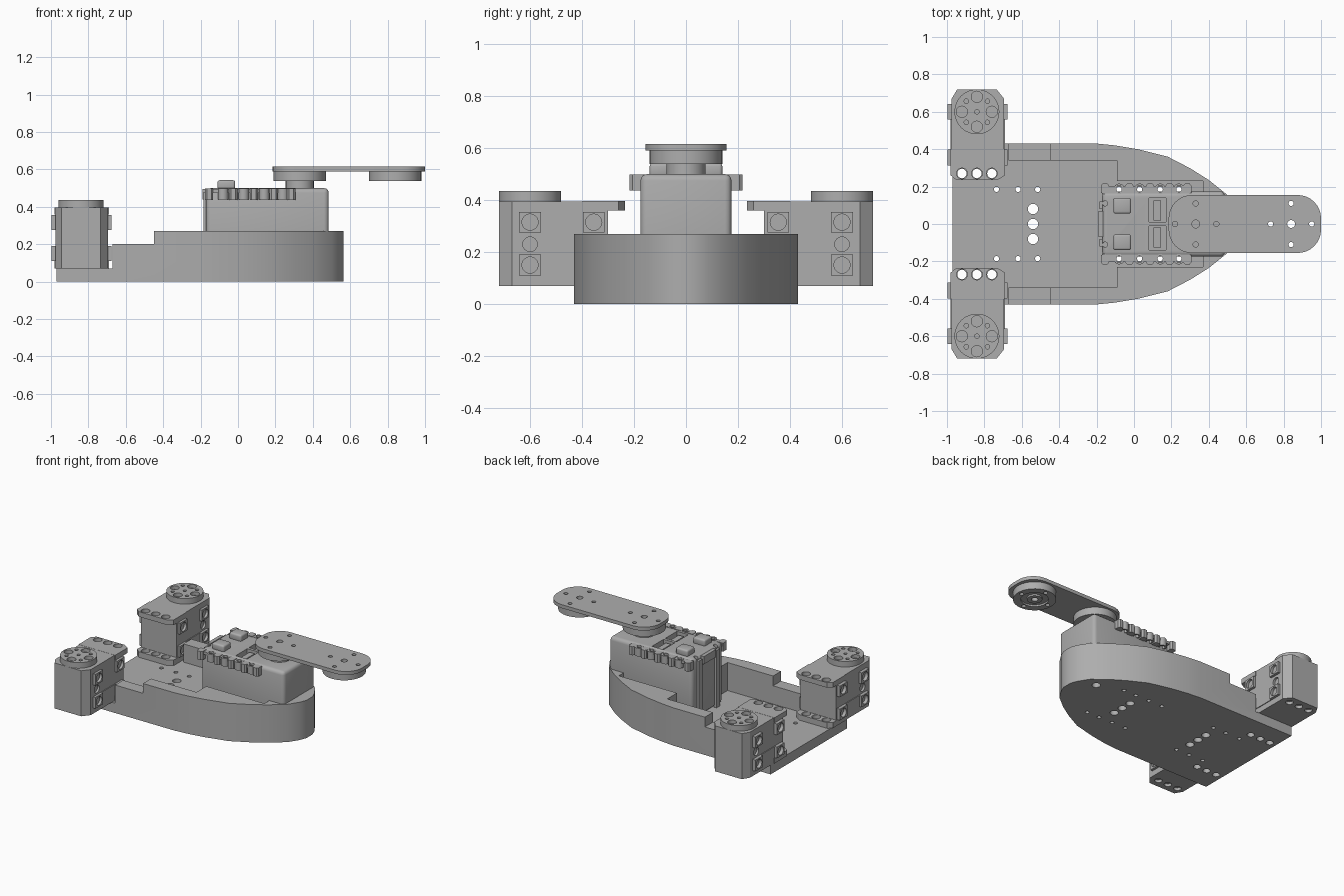
import bpy, bmesh, math
from mathutils import Matrix

cube = bpy.data.objects.get("Cube")
if cube:
    bpy.data.objects.remove(cube, do_unlink=True)

GREY = (0.42, 0.42, 0.42, 1)
grey = bpy.data.materials.new("plain grey")
grey.use_nodes = True
grey.diffuse_color = GREY
grey.node_tree.nodes["Principled BSDF"].inputs["Base Color"].default_value = GREY


def finish(name, bm):
    bmesh.ops.recalc_face_normals(bm, faces=bm.faces)
    mesh = bpy.data.meshes.new(name)
    bm.to_mesh(mesh)
    bm.free()
    mesh.materials.append(grey)
    ob = bpy.data.objects.new(name, mesh)
    bpy.context.collection.objects.link(ob)
    return ob


def prism(name, points, z0, z1):
    bm = bmesh.new()
    face = bm.faces.new([bm.verts.new((x, y, z0)) for x, y in points])
    out = bmesh.ops.extrude_face_region(bm, geom=[face])
    top = [v for v in out["geom"] if isinstance(v, bmesh.types.BMVert)]
    bmesh.ops.translate(bm, verts=top, vec=(0, 0, z1 - z0))
    return finish(name, bm)


def box(name, x0, x1, y0, y1, z0, z1):
    return prism(name, [(x0, y0), (x1, y0), (x1, y1), (x0, y1)], z0, z1)


def cylinder(name, x, y, z, r, depth, axis="Z", sides=32):
    """Cylinder centred on the given point."""
    bm = bmesh.new()
    turn = Matrix.Rotation(math.pi / 2, 4, "Y") if axis == "X" else Matrix()
    bmesh.ops.create_cone(bm, cap_ends=True, segments=sides, radius1=r, radius2=r,
                          depth=depth, matrix=Matrix.Translation((x, y, z)) @ turn)
    return finish(name, bm)


def disc(name, x, y, z0, z1, r):
    return cylinder(name, x, y, (z0 + z1) / 2, r, z1 - z0, sides=48)


def apply(ob, mod):
    bpy.context.view_layer.objects.active = ob
    bpy.ops.object.modifier_apply(modifier=mod.name)


def cut(ob, cutters):
    for c in cutters:
        mod = ob.modifiers.new("cut", "BOOLEAN")
        mod.operation, mod.solver, mod.object = "DIFFERENCE", "EXACT", c
        apply(ob, mod)
        bpy.data.objects.remove(c, do_unlink=True)
    return ob


def drill(ob, spots, z, depth, r):
    return cut(ob, [cylinder("drill", x, y, z, r, depth, sides=20) for x, y in spots])


def bevel(ob, width, segments=3):
    mod = ob.modifiers.new("bevel", "BEVEL")
    mod.width, mod.segments, mod.limit_method = width, segments, "ANGLE"
    apply(ob, mod)
    return ob


def mirror(ob):
    mod = ob.modifiers.new("mirror", "MIRROR")
    mod.use_axis = (False, True, False)
    mod.use_mirror_merge = False
    apply(ob, mod)
    return ob


def ring(x, y, r, start=0):
    return [(x + r * math.cos(start + i * math.pi / 2),
             y + r * math.sin(start + i * math.pi / 2)) for i in range(4)]


# Hull: bow-shaped tray with stepped side walls and a motor pocket
half = [(-0.97, 0.43), (-0.2, 0.43), (-0.1, 0.42), (0.02, 0.4), (0.18, 0.36), (0.3, 0.298),
        (0.4, 0.235), (0.5, 0.155), (0.545, 0.085), (0.565, 0.035)]
hull = prism("hull", half + [(x, -y) for x, y in reversed(half)], 0, 0.27)
cut(hull, [box("stern", -1.1, -0.67, -1, 1, 0.07, 1),
           box("step", -1.1, -0.45, -1, 1, 0.2, 1),
           box("tray", -1.1, -0.09, -0.34, 0.34, 0.07, 1),
           box("pocket", -0.2, 0.37, -0.23, 0.23, 0.07, 1)])

# Mounting holes through the hull floor
row = (-0.08, 0, 0.08)
drill(hull, [(x, y) for x in (-0.54, 0.1) for y in row], 0.03, 0.2, 0.028)
drill(hull, [(-0.84 + d, y) for d in row for y in (-0.27, 0.27)], 0.03, 0.2, 0.025)
drill(hull, [(x, y) for x in (-0.735, -0.62, -0.515, -0.08, 0.03, 0.14, 0.24)
             for y in (-0.185, 0.185)], 0.03, 0.2, 0.014)
drill(hull, [(0.42, 0.12)], 0.03, 0.2, 0.028)

# Side motors, built on the left and mirrored
CX, CY = -0.84, 0.6
body = prism("side_motor_body", [(-0.975, 0.3), (-0.695, 0.3), (-0.695, 0.67), (-0.735, 0.72),
                                 (-0.945, 0.72), (-0.975, 0.67)], 0.07, 0.395)
cut(body, [cylinder("side_dimple", x, CY, 0.23, 0.028, 0.03, "X") for x in (-0.975, -0.695)])
drill(body, [(CX + d, 0.66) for d in row], 0.07, 0.04, 0.025)
mirror(body)

for label, z0, z1 in (("lower", 0.07, 0.11), ("upper", 0.36, 0.396)):
    flange = prism(label + "_side_flange",
                   [(-0.95, 0.235), (-0.73, 0.235), (-0.69, 0.26), (-0.69, 0.4),
                    (-0.98, 0.4), (-0.98, 0.26)], z0, z1)
    mirror(drill(flange, [(CX + d, 0.27) for d in row], z0, 0.2, 0.029))

for side, x0, x1 in (("right", -0.998, -0.97), ("left", -0.70, -0.677)):
    for y, z in ((CY, 0.15), (CY, 0.315), (0.355, 0.15), (0.355, 0.315)):
        boss = box(side + "_side_boss", x0, x1, y - 0.042, y + 0.042, z - 0.04, z + 0.04)
        mirror(cut(boss, [cylinder("bore", (x0 + x1) / 2, y, z, 0.031, 0.1, "X")]))
    xr = -0.98 if side == "right" else -0.698
    mirror(box(side + "_side_rail", xr, xr + 0.008, 0.4, 0.56, 0.11, 0.19))

horn = disc("side_horn", CX, CY, 0.39, 0.435, 0.12)
drill(horn, ring(CX, CY, 0.08), 0.435, 0.05, 0.03)
drill(horn, ring(CX, CY, 0.08, math.pi / 4) + [(CX, CY)], 0.435, 0.04, 0.012)
mirror(horn)

# Centre motor body with a recessed socket on top
motor = bevel(box("centre_motor_body", -0.17, 0.485, -0.175, 0.175, 0.07, 0.5), 0.025)
cut(motor, [box("socket", 0.08, 0.17, -0.14, 0.14, 0.45, 0.6)])
drill(motor, [(-0.155, 0.11), (-0.155, -0.11)], 0.5, 0.05, 0.014)
mirror(box("socket_pin_block", 0.105, 0.145, 0.02, 0.125, 0.44, 0.485))
box("socket_divider", 0.08, 0.17, -0.01, 0.01, 0.44, 0.5)
mirror(bevel(box("top_block", -0.11, -0.015, 0.055, 0.14, 0.49, 0.542), 0.012))
box("rear_tab", -0.19, -0.165, -0.07, 0.07, 0.44, 0.495)
mirror(box("rear_post", -0.185, -0.165, 0.08, 0.12, 0.07, 0.48))

# Ribbed mounting strips along both sides of the centre motor
holes = (-0.08, 0.03, 0.14, 0.24)
strip = box("motor_strip", -0.17, 0.3, 0.16, 0.2, 0.475, 0.495)
mirror(drill(strip, [(x, 0.185) for x in holes], 0.48, 0.1, 0.014))
for x in holes:
    sleeve = disc("strip_sleeve", x, 0.188, 0.44, 0.498, 0.028)
    mirror(drill(sleeve, [(x, 0.188)], 0.47, 0.2, 0.018))
for x in (-0.155, -0.025, 0.085, 0.19, 0.285):
    rib = prism("strip_rib", [(x - 0.022, 0.165), (x + 0.022, 0.165), (x + 0.022, 0.205),
                              (x + 0.012, 0.217), (x - 0.012, 0.217), (x - 0.022, 0.205)],
                0.437, 0.498)
    mirror(rib)

# Output shaft, horns and swinging arm
disc("output_shaft", 0.33, 0, 0.49, 0.545, 0.075)
disc("inner_arm_horn", 0.33, 0, 0.538, 0.592, 0.14)
outer = disc("outer_arm_horn", 0.84, 0, 0.538, 0.592, 0.14)
groove = cut(disc("groove", 0.84, 0, 0.53, 0.55, 0.09),
             [disc("groove_core", 0.84, 0, 0.5, 0.6, 0.05)])
cut(outer, [groove])
drill(outer, [(0.84, 0)], 0.56, 0.2, 0.022)
drill(outer, ring(0.84, 0, 0.11), 0.56, 0.2, 0.014)

R = 0.125
outline = []
for cx, cy, a0 in ((1 - R, 0.155 - R, 0), (0.185 + R, 0.155 - R, 90),
                   (0.185 + R, R - 0.155, 180), (1 - R, R - 0.155, 270)):
    for i in range(9):
        a = math.radians(a0 + i * 90 / 8)
        outline.append((cx + R * math.cos(a), cy + R * math.sin(a)))
arm = prism("arm_plate", outline, 0.59, 0.615)
for x in (0.33, 0.84):
    drill(arm, ring(x, 0, 0.11), 0.6, 0.1, 0.014)
    drill(arm, [(x, 0)], 0.6, 0.1, 0.021)

# Smooth the curved surfaces, keep edges crisp
bpy.ops.object.select_all(action="DESELECT")
for ob in bpy.context.collection.objects:
    if ob.type == "MESH" and grey.name in ob.data.materials:
        ob.select_set(True)
        bpy.context.view_layer.objects.active = ob
bpy.ops.object.shade_smooth_by_angle(angle=math.radians(30))
